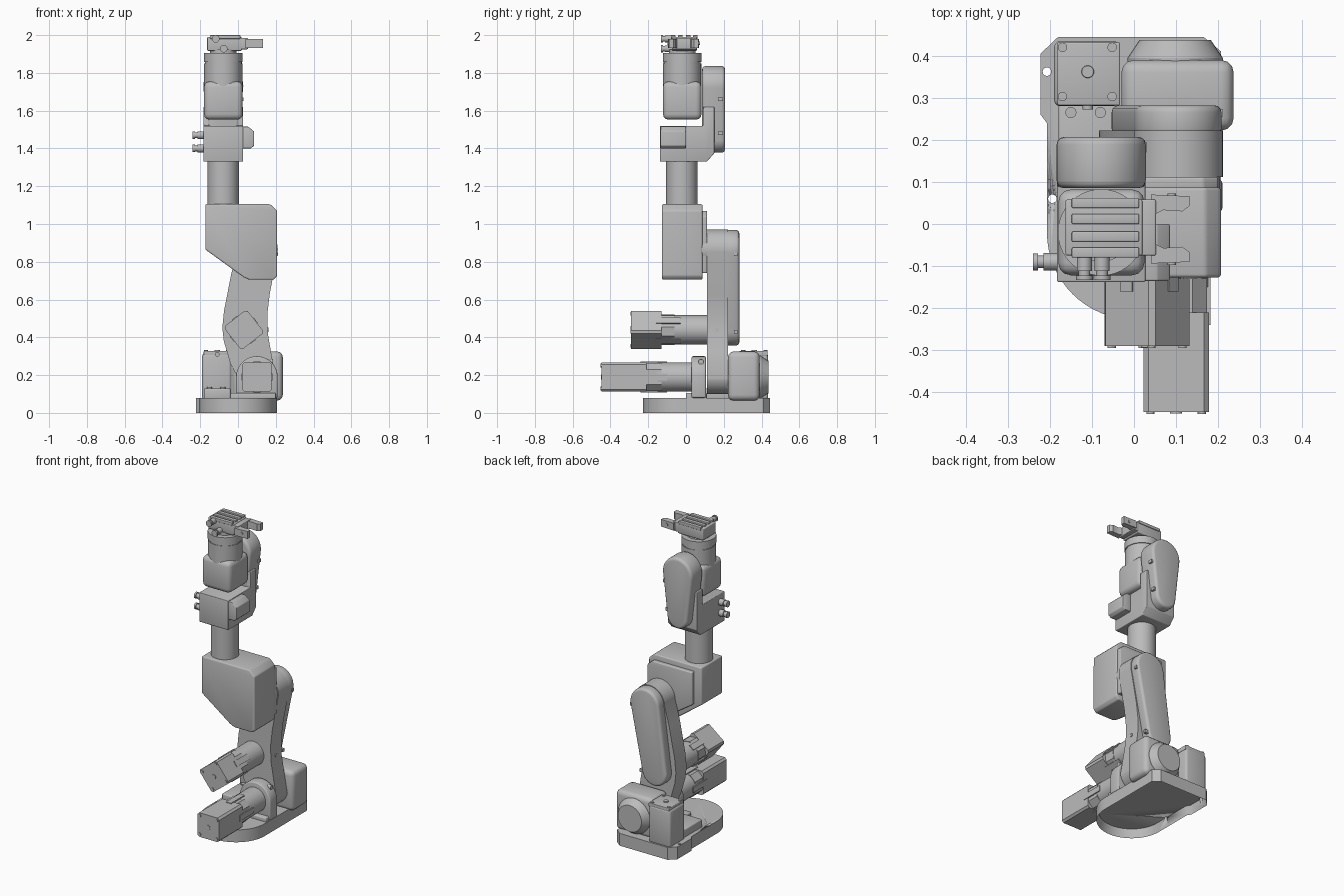
import bpy, bmesh, math
from mathutils import Vector

cube = bpy.data.objects.get("Cube")
if cube:
    bpy.data.objects.remove(cube, do_unlink=True)

grey = bpy.data.materials.new("light_grey")
grey.use_nodes = True
colour = (0.5, 0.5, 0.5, 1)
grey.diffuse_color = colour
grey.node_tree.nodes["Principled BSDF"].inputs["Base Color"].default_value = colour

PLACE = {"x": lambda u, v, t: (t, u, v),
         "y": lambda u, v, t: (u, t, v),
         "z": lambda u, v, t: (u, v, t)}


def finish(name, bm, bevel=0.0):
    bmesh.ops.recalc_face_normals(bm, faces=bm.faces)
    mesh = bpy.data.meshes.new(name)
    bm.to_mesh(mesh)
    bm.free()
    mesh.materials.append(grey)
    ob = bpy.data.objects.new(name, mesh)
    bpy.context.collection.objects.link(ob)
    bpy.ops.object.select_all(action="DESELECT")
    ob.select_set(True)
    bpy.context.view_layer.objects.active = ob
    if bevel:
        mod = ob.modifiers.new("bevel", "BEVEL")
        mod.width, mod.segments = bevel, 3
        mod.limit_method, mod.angle_limit = "ANGLE", math.radians(35)
        bpy.ops.object.modifier_apply(modifier="bevel")
    bpy.ops.object.shade_smooth_by_angle(angle=math.radians(32))
    return ob


def loft(name, axis, sections, bevel=0.0):
    """Skin a stack of equal-length outlines: [(offset, points), ...]."""
    bm = bmesh.new()
    rings = [[bm.verts.new(PLACE[axis](u, v, t)) for u, v in pts] for t, pts in sections]
    n = len(rings[0])
    bm.faces.new(rings[0])
    bm.faces.new(rings[-1])
    for a, b in zip(rings, rings[1:]):
        for i in range(n):
            j = (i + 1) % n
            bm.faces.new((a[i], a[j], b[j], b[i]))
    return finish(name, bm, bevel)


def prism(name, axis, pts, a, b, bevel=0.0):
    return loft(name, axis, [(a, pts), (b, pts)], bevel)


def box(name, x0, x1, y0, y1, z0, z1, bevel=0.0):
    return prism(name, "z", [(x0, y0), (x1, y0), (x1, y1), (x0, y1)], z0, z1, bevel)


def arc(u, v, r, a, b, n=24):
    angles = [math.radians(a + (b - a) * i / n) for i in range(n + 1)]
    return [(u + r * math.cos(t), v + r * math.sin(t)) for t in angles]


def circle(u, v, r, n=40):
    return arc(u, v, r, 0, 360, n)[:-1]


def turned(name, axis, u, v, steps):
    """Stepped or tapered cylinder: steps are (offset, radius)."""
    return loft(name, axis, [(t, circle(u, v, r)) for t, r in steps])


def capsule(u, v_top, r_top, u_low, v_low, r_low):
    d = Vector((u - u_low, v_top - v_low))
    lean = math.degrees(math.atan2(d.y, d.x)) - 90
    s = math.degrees(math.asin((r_top - r_low) / d.length))
    return (arc(u, v_top, r_top, lean - s, lean + 180 + s)
            + arc(u_low, v_low, r_low, lean + 180 + s, lean + 360 - s))


def turn(pts, u, v, deg):
    c, s = math.cos(math.radians(deg)), math.sin(math.radians(deg))
    return [(u + a * c - b * s, v + a * s + b * c) for a, b in pts]


def chamfered(h, c):
    return [(h, h - c), (h - c, h), (c - h, h), (-h, h - c),
            (-h, c - h), (c - h, -h), (h - c, -h), (h, c - h)]


def motor(name, x, z, half, front, mid, back, joint, deg):
    """Square motor on a round gearhead, with clips, a connector and screws."""
    prism(name + "_motor", "y", turn(chamfered(half, 0.012), x, z, deg), front, mid)
    prism(name + "_motor_flange", "y", turn(chamfered(half * 0.95, 0.035), x, z, deg), mid, back)
    turned(name + "_gearhead", "y", x, z, [(back - 0.02, half), (joint, half)])
    for k in range(4):
        a = deg + 90 * k
        clip = turn([(half - 0.015, -0.018), (half + 0.004, -0.018),
                     (half + 0.004, 0.018), (half - 0.015, 0.018)], x, z, a)
        prism(f"{name}_clip_{k}", "y", clip, mid - 0.03, back + 0.03)
        (u, v), = turn([(half * 0.78, half * 0.78)], x, z, a)
        turned(f"{name}_screw_{k}", "y", u, v, [(front - 0.005, 0.01), (front + 0.01, 0.01)])
    turned(name + "_motor_shaft_cap", "y", x, z, [(front - 0.004, 0.014), (front + 0.01, 0.014)])


# Base: rounded front, mounting ears on the right side, hollow underneath
outline = arc(0, -0.02, 0.207, 180, 360, 32) + [
    (0.207, 0.41), (0.165, 0.445), (-0.18, 0.445), (-0.222, 0.405), (-0.222, 0.26), (-0.207, 0.24)]
base = prism("base_plate", "z", outline, 0, 0.08)
bm = bmesh.new()
bm.from_mesh(base.data)
floor = min(bm.faces, key=lambda f: f.calc_center_median().z)
bmesh.ops.inset_region(bm, faces=[floor], thickness=0.014)
bmesh.ops.translate(bm, verts=floor.verts[:], vec=(0, 0, 0.055))
bm.to_mesh(base.data)
bm.free()
for k, (x, y) in enumerate([(-0.207, 0.362), (-0.194, 0.06)]):
    cutter = turned("hole_cutter", "z", x, y, [(-0.1, 0.01), (0.2, 0.01)])
    cutter.hide_render = True
    bpy.context.view_layer.objects.active = base
    mod = base.modifiers.new("hole", "BOOLEAN")
    mod.operation, mod.object, mod.solver = "DIFFERENCE", cutter, "EXACT"
    bpy.ops.object.modifier_apply(modifier="hole")
    bpy.data.objects.remove(cutter, do_unlink=True)
box("base_step", -0.18, -0.04, 0.09, 0.3, 0.07, 0.13, 0.008)
for x in (-0.15, -0.08):
    turned("base_step_screw", "z", x, 0.265, [(0.12, 0.013), (0.136, 0.013)])

# Rear connector column
box("rear_column", -0.19, -0.035, 0.28, 0.435, 0.07, 0.315, 0.015)
box("rear_column_lid", -0.182, -0.033, 0.282, 0.432, 0.3, 0.328, 0.004)
for x in (-0.17, -0.052):
    for y in (0.303, 0.42):
        turned("column_screw", "z", x, y, [(0.32, 0.011), (0.333, 0.011)])
turned("column_button", "z", -0.11, 0.362, [(0.32, 0.016), (0.334, 0.014)])
turned("column_front_screw", "y", -0.11, 0.31, [(0.272, 0.012), (0.29, 0.012)])

# Shoulder joint
box("shoulder_casing", -0.03, 0.237, 0.222, 0.39, 0.065, 0.325, 0.03)
turned("shoulder_cap", "y", 0.098, 0.19, [(0.36, 0.113), (0.395, 0.113), (0.437, 0.085)])
arch = [(-0.01, 0.08), (0.21, 0.08)] + arc(0.1, 0.19, 0.11, 0, 180)
prism("shoulder_bracket", "y", arch, 0.03, 0.105, 0.008)
box("shoulder_bracket_foot", -0.04, 0.2, 0.0, 0.11, 0.07, 0.105, 0.006)
turned("bracket_screw", "x", 0.08, 0.27, [(0.15, 0.014), (0.186, 0.014)])
motor("shoulder", 0.1, 0.19, 0.078, -0.447, -0.21, -0.13, 0.06, 0)

# Upper arm with its bent outline and rear belt cover
arm = (arc(0.1, 0.2, 0.1, 190, 350)
       + [(0.175, 0.32), (0.158, 0.42), (0.155, 0.52), (0.168, 0.63)]
       + arc(0.105, 0.865, 0.106, -8, 180)
       + [(-0.035, 0.74), (-0.074, 0.54), (-0.083, 0.45), (-0.075, 0.38), (-0.04, 0.26)])
prism("upper_arm", "y", arm, 0.112, 0.222)
prism("upper_arm_cover", "y", capsule(0.105, 0.865, 0.103, 0.035, 0.445, 0.088), 0.21, 0.282, 0.016)
for x, z in ((0.2, 0.84), (0.13, 0.43)):
    box("arm_cover_latch", x - 0.012, x + 0.012, 0.255, 0.272, z - 0.01, z + 0.01)
turned("arm_side_screw", "x", 0.165, 0.44, [(0.13, 0.011), (0.162, 0.011)])
motor("elbow", 0.031, 0.44, 0.077, -0.29, -0.13, -0.06, 0.13, 38)

# Elbow housing and forearm tube
turned("elbow_hub", "y", 0.105, 0.865, [(0.06, 0.1), (0.13, 0.1)])
housing = [(-0.173, 0.865), (-0.173, 1.105), (0.17, 1.105), (0.207, 1.07),
           (0.207, 0.725), (0.19, 0.705), (0.06, 0.705), (0.03, 0.718)]
prism("elbow_housing", "y", housing, -0.127, 0.087, 0.008)
back = [(-0.12, 0.86), (-0.12, 1.07), (0.165, 1.07), (0.2, 1.04), (0.2, 0.74), (0.06, 0.74)]
prism("elbow_housing_back", "y", back, 0.08, 0.112, 0.006)
turned("forearm_tube", "z", -0.078, -0.022, [(1.08, 0.083), (1.35, 0.083)])

# Wrist block, side pod and air fittings
block = [(-0.138, 1.33), (0.11, 1.33), (0.15, 1.375), (0.15, 1.62),
         (0.09, 1.62), (0.09, 1.52), (-0.138, 1.52)]
prism("wrist_block", "x", block, -0.183, 0.027, 0.004)
pod = [(0.02, 1.515), (0.055, 1.515), (0.085, 1.49), (0.085, 1.415), (0.068, 1.4), (0.02, 1.4)]
prism("wrist_side_pod", "y", pod, -0.135, 0.0, 0.004)
for z in (1.4, 1.47):
    turned("air_fitting", "x", -0.09, z, [
        (-0.24, 0.02), (-0.228, 0.02), (-0.228, 0.015), (-0.215, 0.015),
        (-0.215, 0.021), (-0.17, 0.021)])
prism("wrist_cover", "y", capsule(-0.078, 1.73, 0.106, -0.078, 1.452, 0.074), 0.085, 0.207, 0.018)
for x, z in ((0.018, 1.66), (0.0, 1.48)):
    box("wrist_cover_latch", x - 0.01, x + 0.012, 0.17, 0.195, z - 0.01, z + 0.01)

# Wrist head: square lower body turning into a cylinder
box("wrist_head", -0.18, 0.025, -0.122, 0.082, 1.552, 1.755, 0.03)
turned("wrist_barrel", "z", -0.078, -0.02, [
    (1.7, 0.101), (1.85, 0.101), (1.85, 0.098), (1.857, 0.098), (1.857, 0.103), (1.905, 0.103)])
turned("tool_flange", "z", -0.078, -0.02, [(1.9, 0.07), (1.925, 0.07)])

# Gripper body, rails, fingers and hose fittings
box("gripper_body", -0.163, 0.02, -0.075, 0.058, 1.917, 1.99, 0.005)
for y in (-0.068, -0.03, 0.012, 0.05):
    box("gripper_rail", -0.148, 0.012, y - 0.012, y + 0.012, 1.98, 2.0, 0.003)
box("gripper_slide", 0.01, 0.052, -0.075, 0.058, 1.925, 1.985, 0.004)
for s in (-1, 1):
    mid = -0.012
    finger = [(0.04, mid + s * 0.03), (0.07, mid + s * 0.045), (0.115, mid + s * 0.042),
              (0.132, mid + s * 0.055), (0.132, mid + s * 0.078), (0.04, mid + s * 0.082)]
    prism("gripper_finger", "z", finger, 1.933, 1.98)
    turned("finger_screw", "y", 0.09, 1.957, [(mid + s * 0.07, 0.01), (mid + s * 0.085, 0.01)])
for x, z in ((-0.118, 1.98), (-0.076, 1.928)):
    turned("hose_fitting", "y", x, z, [
        (-0.133, 0.02), (-0.123, 0.02), (-0.123, 0.014), (-0.112, 0.014),
        (-0.112, 0.018), (-0.065, 0.018)])
